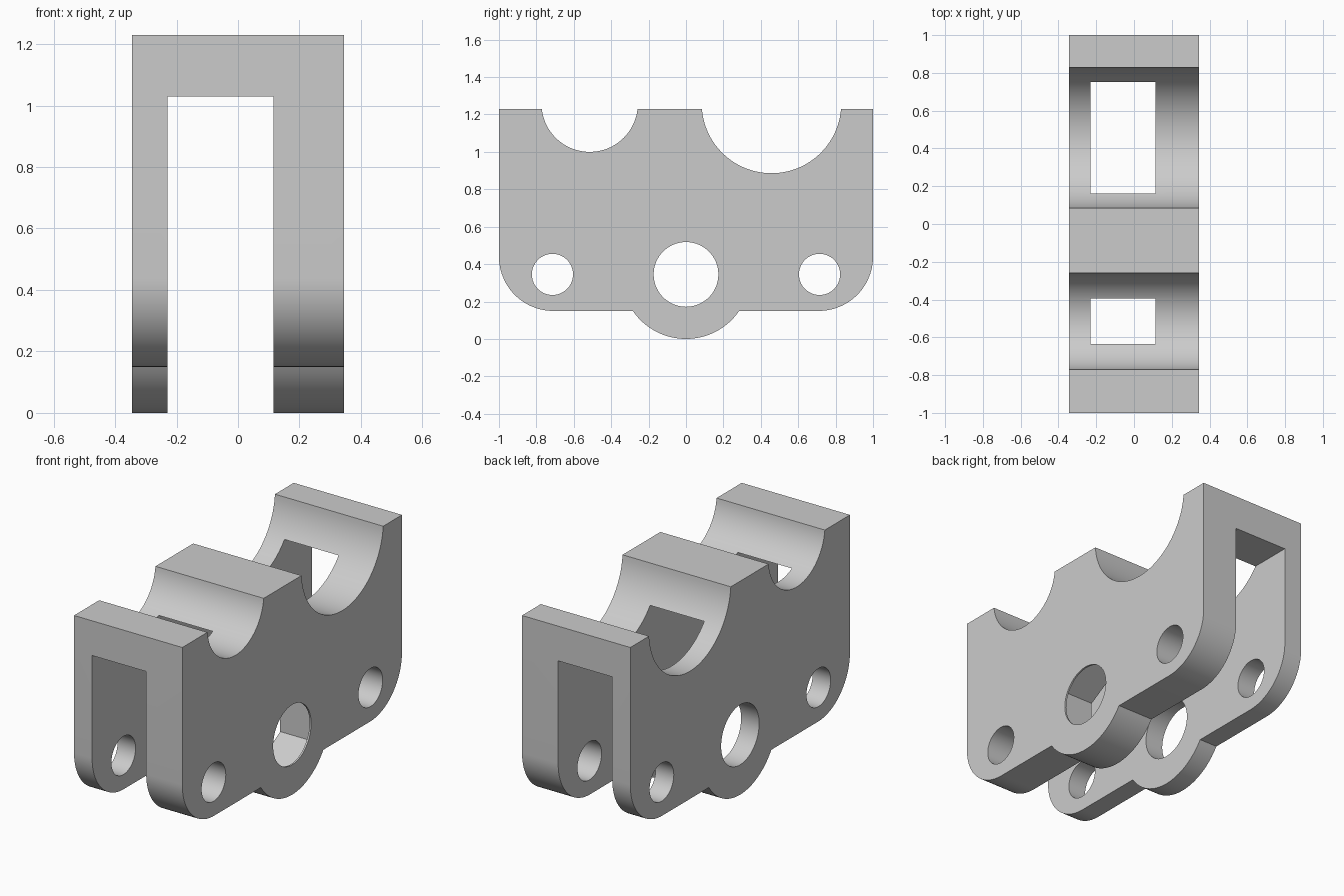
import bpy, bmesh
from math import pi, sin, cos, asin, acos, sqrt

cube = bpy.data.objects.get("Cube")
if cube:
    bpy.data.objects.remove(cube, do_unlink=True)

grey = bpy.data.materials.new("plain_grey")
grey.use_nodes = True
grey.diffuse_color = (0.6, 0.6, 0.6, 1)
grey.node_tree.nodes["Principled BSDF"].inputs["Base Color"].default_value = (0.6, 0.6, 0.6, 1)

X0, X1 = -0.345, 0.345           # outer faces
SLOT0, SLOT1 = -0.23, 0.115      # slot between the thin and the thick wall
TOP, BASE, AXIS = 1.23, 0.15, 0.345


def arc(cy, cz, r, a0, a1, n=32):
    return [(cy + r * cos(a0 + (a1 - a0) * i / n),
             cz + r * sin(a0 + (a1 - a0) * i / n)) for i in range(n + 1)]


def prism(name, profile, x0, x1):
    """Extrude a side profile of (y, z) points along x."""
    bm = bmesh.new()
    face = bm.faces.new([bm.verts.new((x0, y, z)) for y, z in profile])
    out = bmesh.ops.extrude_face_region(bm, geom=[face])
    verts = [v for v in out["geom"] if isinstance(v, bmesh.types.BMVert)]
    bmesh.ops.translate(bm, verts=verts, vec=(x1 - x0, 0, 0))
    bmesh.ops.recalc_face_normals(bm, faces=bm.faces)
    mesh = bpy.data.meshes.new(name)
    bm.to_mesh(mesh)
    bm.free()
    mesh.materials.append(grey)
    obj = bpy.data.objects.new(name, mesh)
    bpy.context.collection.objects.link(obj)
    return obj


def saddle(cy, half, depth):
    """Round notch in the top edge, from its back end to its front end."""
    r = (half * half + depth * depth) / (2 * depth)
    a = asin((r - depth) / r)
    return arc(cy, TOP - depth + r, r, -a, a - pi, 48)


# Side outline: saddles on top, rounded lower corners, round boss below
boss = 0.345
swing = acos((AXIS - BASE) / boss)
outline = [(1, TOP)]
outline += saddle(0.457, 0.372, 0.344)
outline += saddle(-0.515, 0.256, 0.23)
outline += [(-1, TOP)]
outline += arc(-0.71, 0.44, 0.29, pi, 1.5 * pi, 24)
outline += arc(0, AXIS, boss, -pi / 2 - swing, -pi / 2 + swing)
outline += arc(0.71, 0.44, 0.29, -pi / 2, 0, 24)
body = prism("bracket_body", outline, X0, X1)

# Cutters: slot, three cross holes, hexagonal pocket inside the thick wall
slot = [(-1.2, -0.2), (1.2, -0.2), (1.2, 1.03), (-1.2, 1.03)]
cutters = [prism("slot_cutter", slot, SLOT0, SLOT1)]
for name, y, r in (("front", -0.714, 0.11), ("middle", 0, 0.173), ("back", 0.714, 0.11)):
    cutters.append(prism(name + "_hole_cutter", arc(y, AXIS, r, 0, 2 * pi, 64)[:-1], -0.5, 0.5))
hexagon = arc(0, AXIS, 0.22 * 2 / sqrt(3), pi / 6, 13 * pi / 6, 6)[:-1]
cutters.append(prism("hex_pocket_cutter", hexagon, SLOT1 - 0.1, X1 - 0.01))

for cutter in cutters:
    mod = body.modifiers.new(cutter.name, "BOOLEAN")
    mod.operation = "DIFFERENCE"
    mod.solver = "EXACT"
    mod.object = cutter

# Apply the cuts, then remove the cutters
bpy.context.view_layer.update()
cut = bpy.data.meshes.new_from_object(body.evaluated_get(bpy.context.evaluated_depsgraph_get()))
body.modifiers.clear()
body.data = cut
for cutter in cutters:
    bpy.data.objects.remove(cutter, do_unlink=True)

# Smooth curved walls, sharp edges
for o in bpy.context.selected_objects:
    o.select_set(False)
body.select_set(True)
bpy.context.view_layer.objects.active = body
bpy.ops.object.shade_smooth_by_angle(angle=pi / 6)
